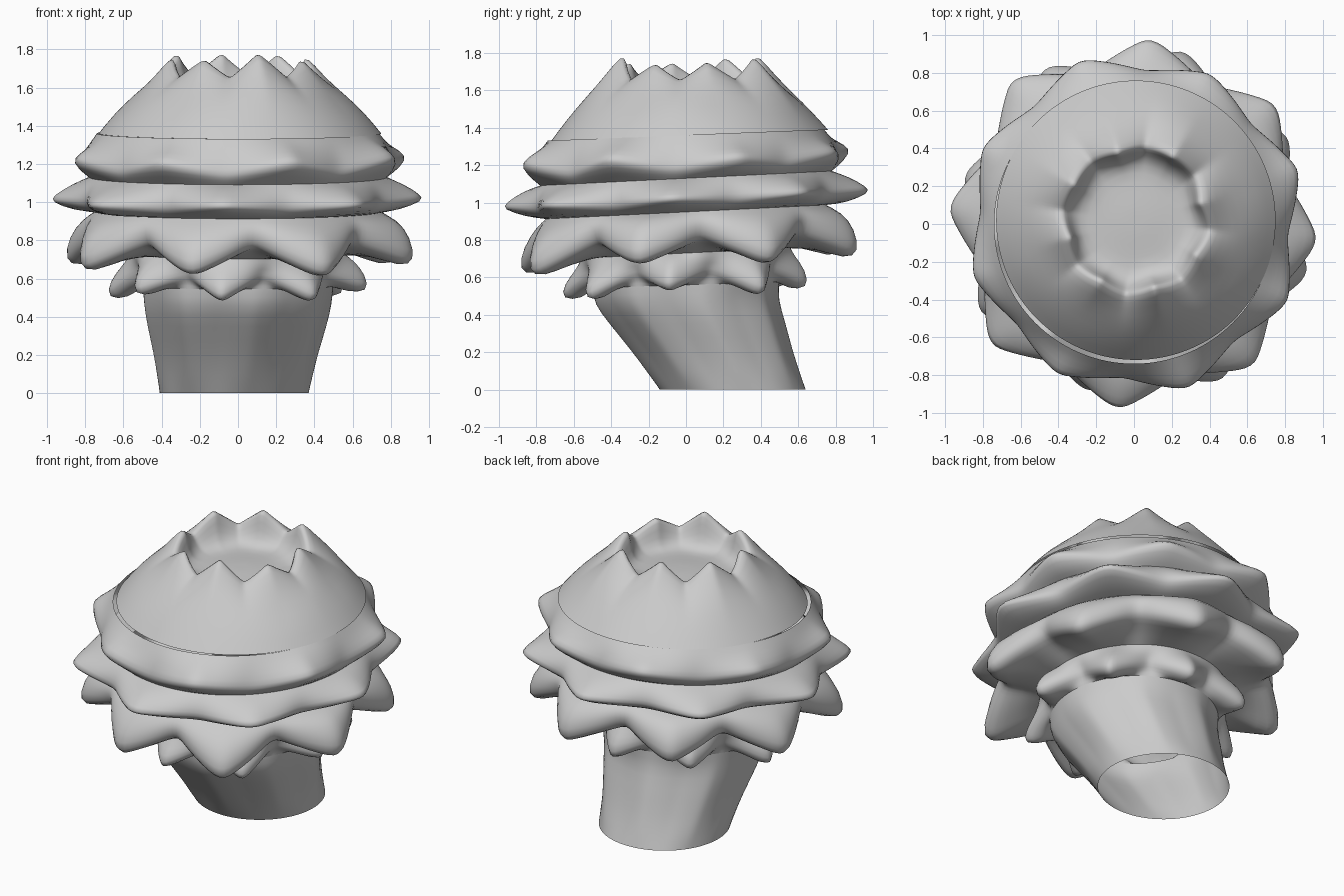
import bpy
import bmesh
import math
import random

random.seed(4)
PETALS, SIDES = 8, 96

if "Cube" in bpy.data.objects:
    bpy.data.objects.remove(bpy.data.objects["Cube"], do_unlink=True)

grey = bpy.data.materials.new("plain grey")
grey.use_nodes = True
grey.diffuse_color = (0.6, 0.6, 0.6, 1)
grey.node_tree.nodes["Principled BSDF"].inputs["Base Color"].default_value = grey.diffuse_color


def loft(name, rows, phase=0.0, sharp=1.3, jitter=0.0, centre=(0, 0), tilt=0.05, cap=False):
    """Loft rings; each row is (tip radius, tip z, valley radius, valley z)."""
    bm = bmesh.new()
    wobble = [(random.uniform(-1, 1), random.uniform(-1, 1)) for _ in range(PETALS)]
    rings = []
    for row in rows:
        tr, tz, vr, vz = row if len(row) == 4 else row * 2
        flat = len(row) == 2
        ring = []
        for i in range(SIDES):
            a = math.tau * i / SIDES
            turn = (a - math.radians(phase)) / math.tau * PETALS
            petal = math.floor(turn + 0.5)
            w = (1 - 2 * abs(turn - petal)) ** sharp
            dr, dz = wobble[petal % PETALS]
            k = 0 if flat else jitter * w
            r = vr + (tr - vr) * w + dr * k
            z = vz + (tz - vz) * w + dz * k
            lean = tilt * min(1, max(0, (z - 0.3) / 0.4)) * min(1, max(0, (1.75 - z) / 0.5))
            drift = max(0, 1 - z / 0.47)
            ring.append(bm.verts.new((
                r * math.cos(a) + centre[0] - 0.02 * drift,
                r * math.sin(a) + centre[1] + 0.25 * drift,
                z + lean * r * math.sin(a))))
        rings.append(ring)
    for low, high in zip(rings, rings[1:]):
        for i in range(SIDES):
            j = (i + 1) % SIDES
            bm.faces.new((low[i], low[j], high[j], high[i]))
    if cap:
        bm.faces.new(rings[-1])
    mesh = bpy.data.meshes.new(name)
    bm.to_mesh(mesh)
    bm.free()
    mesh.materials.append(grey)
    obj = bpy.data.objects.new(name, mesh)
    bpy.context.collection.objects.link(obj)
    sub = obj.modifiers.new("smooth", "SUBSURF")
    sub.levels = sub.render_levels = 1
    for p in mesh.polygons:
        p.use_smooth = True
    return obj


# Leaning, gently fluted hollow stem
loft("stem", [(0.39, 0), (0.415, 0.1, 0.4, 0.1), (0.435, 0.2, 0.415, 0.2),
              (0.48, 0.36, 0.455, 0.36), (0.5, 0.47, 0.48, 0.47), (0.5, 0.56)], phase=10)

# Four overlapping rings of pointed bracts, from the bottom up
loft("small_lower_bracts",
     [(0.5, 0.56), (0.56, 0.51, 0.5, 0.6), (0.69, 0.5, 0.52, 0.63),
      (0.67, 0.6, 0.53, 0.66), (0.6, 0.68, 0.55, 0.69), (0.56, 0.73)],
     phase=-8, jitter=0.03)
loft("drooping_bracts",
     [(0.56, 0.73), (0.72, 0.71, 0.66, 0.78), (0.88, 0.64, 0.74, 0.8),
      (0.96, 0.67, 0.77, 0.83), (0.93, 0.8, 0.79, 0.88), (0.85, 0.9, 0.78, 0.92), (0.75, 0.95)],
     phase=-16, sharp=1.1, jitter=0.025)
loft("wide_bracts",
     [(0.75, 0.95), (0.87, 0.96, 0.79, 0.96), (1.01, 1.01, 0.83, 0.99),
      (0.99, 1.04, 0.84, 1.03), (0.88, 1.1, 0.82, 1.09), (0.78, 1.13)],
     phase=-5, jitter=0.015)
loft("upper_bracts",
     [(0.78, 1.13), (0.84, 1.16, 0.8, 1.15), (0.93, 1.23, 0.82, 1.18),
      (0.89, 1.27, 0.81, 1.23), (0.8, 1.31, 0.78, 1.3), (0.74, 1.36)],
     phase=18, jitter=0.015)

# Domed crown ending in a toothed rim that folds into a shallow bowl
loft("crown",
     [(0.74, 1.36), (0.66, 1.46), (0.55, 1.58, 0.56, 1.56), (0.46, 1.68, 0.47, 1.62),
      (0.38, 1.78, 0.405, 1.66), (0.355, 1.75, 0.38, 1.65), (0.34, 1.64, 0.35, 1.6),
      (0.3, 1.56), (0.2, 1.56), (0.08, 1.57), (0.02, 1.57)],
     phase=15, sharp=1, jitter=0.02, centre=(0.01, 0.02), cap=True)
